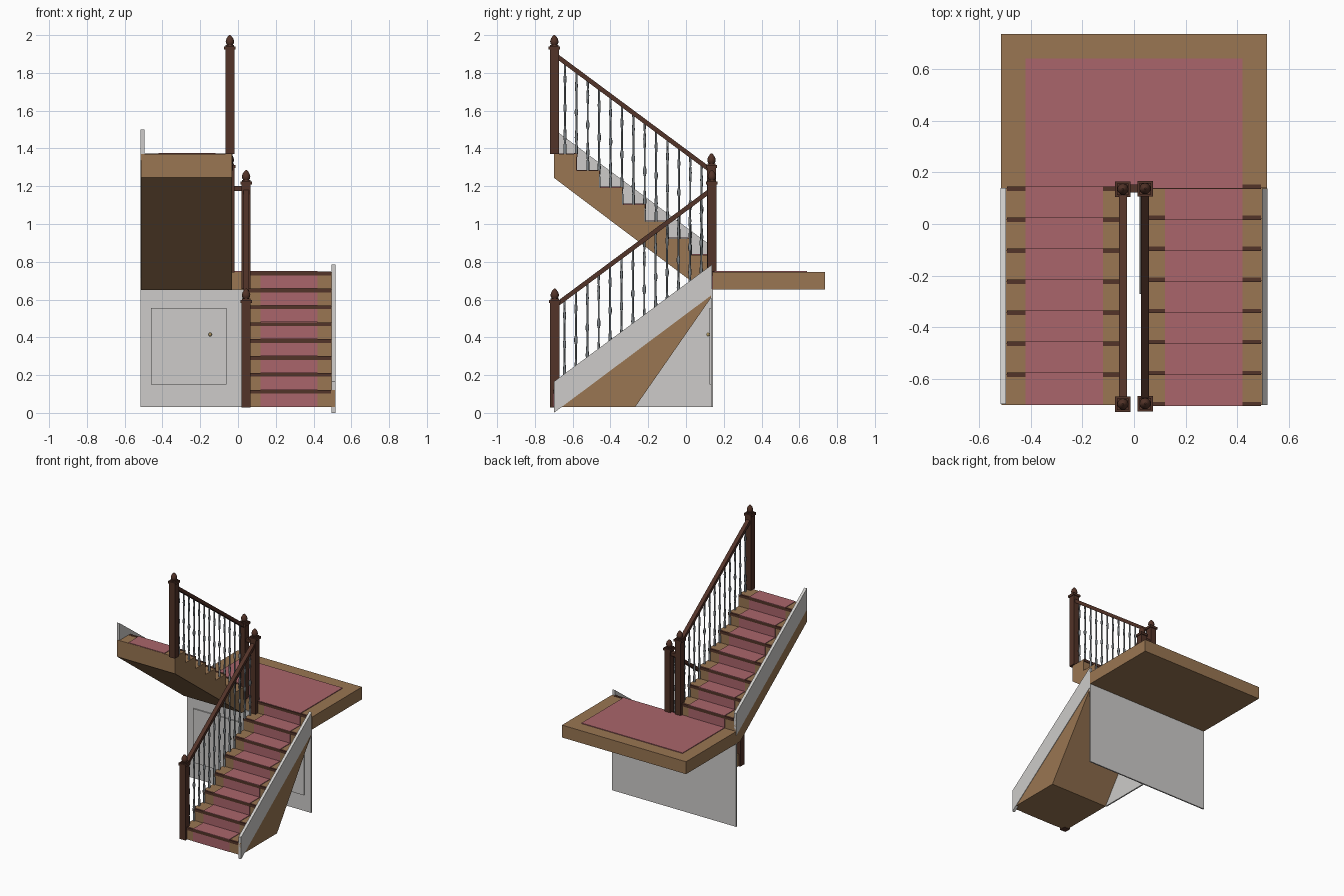
import bpy, bmesh, math
from mathutils import Matrix

if "Cube" in bpy.data.objects:
    bpy.data.objects.remove(bpy.data.objects["Cube"])


def mat(name, c):
    m = bpy.data.materials.new(name)
    m.diffuse_color = (*c, 1)
    m.use_nodes = True
    m.node_tree.nodes["Principled BSDF"].inputs["Base Color"].default_value = m.diffuse_color
    return m


WOOD = mat("light_wood", (0.32, 0.18, 0.085))
DARK = mat("dark_wood", (0.085, 0.033, 0.021))
RED = mat("red_carpet", (0.40, 0.13, 0.145))
WHITE = mat("white_paint", (0.61, 0.60, 0.585))
GREY = mat("grey_iron", (0.20, 0.22, 0.235))
BRASS = mat("brass", (0.50, 0.36, 0.15))

# The upper flight is the lower one turned half way round and lifted
LOWER = Matrix.Identity(4)
UPPER = Matrix.Translation((0, -0.56, 0.715)) @ Matrix.Rotation(math.pi, 4, 'Z')
RUN, RISE, Y0, X = 0.12, 0.0894, -0.70, 0.043


def finish(bm, name, material, M=LOWER):
    bmesh.ops.recalc_face_normals(bm, faces=bm.faces)
    me = bpy.data.meshes.new(name)
    bm.to_mesh(me)
    bm.free()
    me.materials.append(material)
    ob = bpy.data.objects.new(name, me)
    ob.matrix_world = M
    bpy.context.collection.objects.link(ob)
    return ob


def add_box(bm, x0, x1, y0, y1, z0, z1):
    bmesh.ops.create_cube(bm, size=1, matrix=Matrix.Translation(
        ((x0 + x1) / 2, (y0 + y1) / 2, (z0 + z1) / 2)) @ Matrix.Diagonal((x1 - x0, y1 - y0, z1 - z0, 1)))


def box(name, material, *dims, M=LOWER):
    bm = bmesh.new()
    add_box(bm, *dims)
    return finish(bm, name, material, M)


def prism(name, material, pts, x0, x1, M=LOWER):
    """Side profile (y, z) extruded along x."""
    bm = bmesh.new()
    f = bm.faces.new([bm.verts.new((x0, y, z)) for y, z in pts])
    r = bmesh.ops.extrude_face_region(bm, geom=[f])
    vs = [v for v in r["geom"] if isinstance(v, bmesh.types.BMVert)]
    bmesh.ops.translate(bm, verts=vs, vec=(x1 - x0, 0, 0))
    return finish(bm, name, material, M)


def add_lathe(bm, x, y, z, h, prof, n):
    rings = []
    for r, t in prof:
        rings.append([bm.verts.new((x + r * math.cos(2 * math.pi * k / n),
                                    y + r * math.sin(2 * math.pi * k / n), z + h * t)) for k in range(n)])
    for a, b in zip(rings, rings[1:]):
        for k in range(n):
            f = bm.faces.new((a[k], a[(k + 1) % n], b[(k + 1) % n], b[k]))
            f.smooth = True
    bm.faces.new(rings[0])
    bm.faces.new(rings[-1])


def tread_z(i):
    return 0.12 + RISE * i


def rail_z(y):
    return 0.578 + (y + 0.68) * 0.742


def newel(name, y, z, M):
    bm = bmesh.new()
    add_box(bm, X - .024, X + .024, y - .024, y + .024, z, z + .553)
    add_box(bm, X - .030, X + .030, y - .030, y + .030, z + .553, z + .570)
    add_box(bm, X - .022, X + .022, y - .022, y + .022, z + .570, z + .577)
    add_lathe(bm, X, y, z + .577, .053,
              [(.015, 0), (.021, .2), (.022, .4), (.018, .65), (.010, .88), (.003, 1)], 12)
    finish(bm, name, DARK, M)


def flight(label, M, under, base, landing_nosing):
    # stepped solid body
    pts = [(Y0, base)]
    for i in range(7):
        pts += [(Y0 + RUN * i, tread_z(i)), (Y0 + RUN * (i + 1), tread_z(i))]
    prism(label + "_steps", WOOD, pts + under, 0.031, 0.513, M)
    # dark nosings and carpet runner
    nos, car = bmesh.new(), bmesh.new()
    for i in range(8 if landing_nosing else 7):
        y, z = Y0 + RUN * i, tread_z(i)
        add_box(nos, .032, .492, y - .005, y + .012, z - .018, z + .002)
        if i < 7:
            add_box(car, .12, .42, y - .005, y + RUN, z + .001, z + .005)
        add_box(car, .12, .42, y - .003, y + .002, z - RISE, z - .017)
    finish(nos, label + "_nosings", DARK, M)
    finish(car, label + "_carpet", RED, M)
    # outer white stringer board
    prism(label + "_stringer", WHITE,
          [(Y0, 0), (.137, .625), (.137, .785), (Y0, .165)], .495, .516, M)
    # newel posts and handrail
    newel(label + "_bottom_newel", -.695, .028, M)
    newel(label + "_top_newel", .137, .655, M)
    a, b = -.69, .13
    prism(label + "_handrail", DARK, [(a, rail_z(a) - .016), (b, rail_z(b) - .016),
                                      (b, rail_z(b) + .014), (a, rail_z(a) + .014)], X - .015, X + .015, M)
    # turned balusters, two to a tread
    bm = bmesh.new()
    prof = [(.008, 0), (.008, .10), (.005, .12), (.009, .2), (.005, .32), (.005, .46), (.009, .49),
            (.009, .53), (.005, .56), (.005, .74), (.008, .84), (.005, .9), (.006, 1)]
    for k in range(13):
        y = -.643 + .0603 * k
        z = tread_z(int((y - Y0) / RUN))
        add_lathe(bm, X, y, z, rail_z(y) - .01 - z, prof, 8)
    finish(bm, label + "_balusters", GREY, M)


flight("lower_flight", LOWER, [(.14, .62), (-.27, .03)], .03, True)
flight("upper_flight", UPPER, [(.14, .53), (-.65, -.065)], -.065, False)

# half landing with its carpet and the short rail between the newels
box("landing", WOOD, -.515, .515, .14, .735, .652, .745)
box("landing_carpet", RED, -.42, .42, .14, .64, .744, .750)
box("landing_rail", DARK, -.03, .03, .122, .152, 1.175, 1.2)

# walls below the landing, with cupboard doors
box("back_wall", WHITE, -.515, .515, .132, .142, .03, .653)
prism("side_wall", WHITE, [(-.27, .03), (.135, .03), (.135, .63)], .022, .032)
for s, n in ((-1, "left"), (1, "right")):
    x0, x1 = sorted((s * .06, s * .46))
    box(n + "_cupboard_door", WHITE, x0, x1, .124, .133, .15, .555)
    bm = bmesh.new()
    bmesh.ops.create_uvsphere(bm, u_segments=10, v_segments=6, radius=.01,
                              matrix=Matrix.Translation((s * .148, .117, .415)))
    finish(bm, n + "_door_knob", BRASS)
